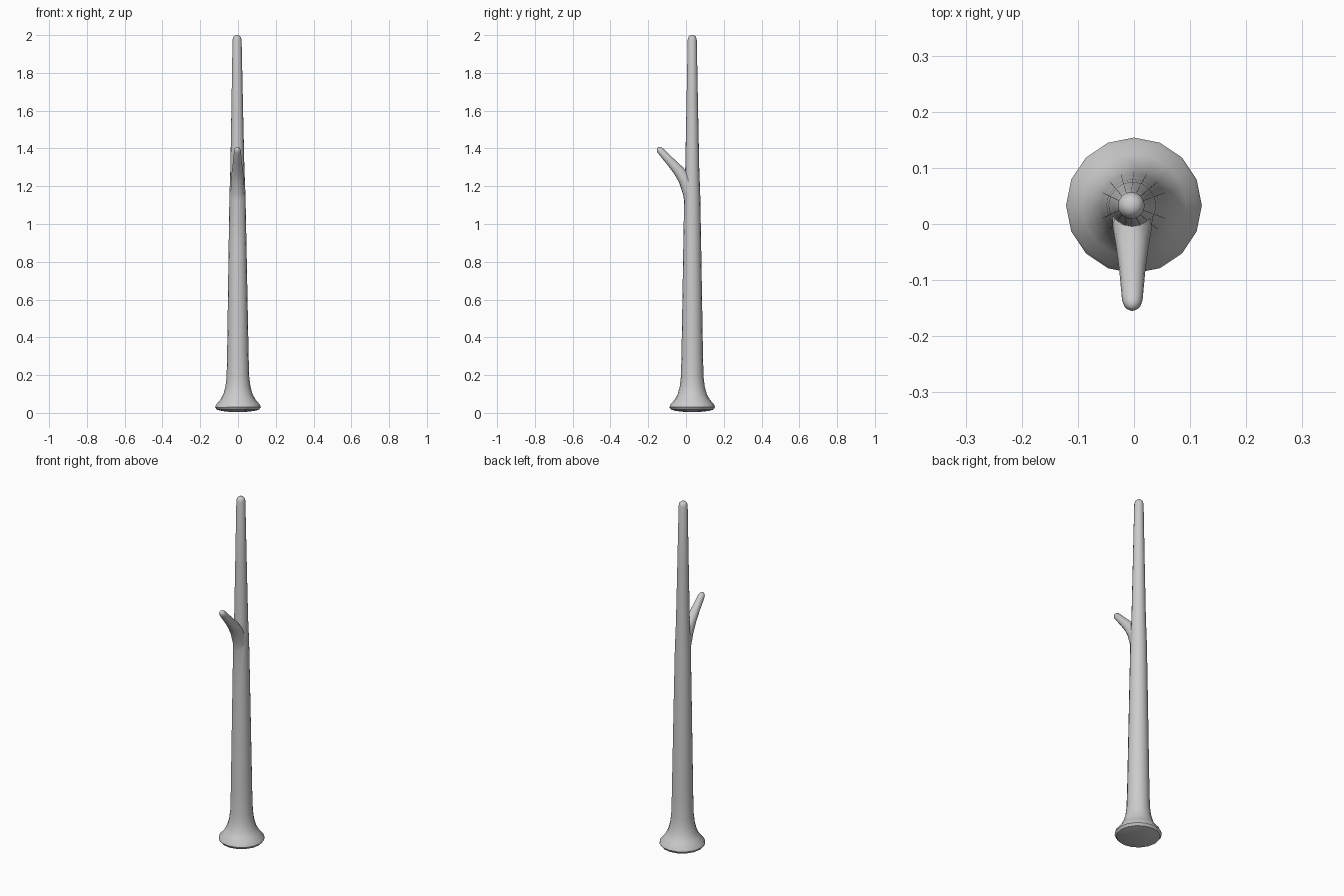
import bpy, bmesh, math
from mathutils import Vector

if "Cube" in bpy.data.objects:
    bpy.data.objects.remove(bpy.data.objects["Cube"])

SIDES = 16


def loft(name, rings):
    """Closed tube through (centre, radius) rings; rings stand square to the path."""
    bm = bmesh.new()
    pts = [Vector(c) for c, r in rings]
    loops = []
    for i, (c, r) in enumerate(rings):
        t = (pts[min(i + 1, len(pts) - 1)] - pts[max(i - 1, 0)]).normalized()
        side = Vector((1, 0, 0))
        up = t.cross(side).normalized()
        side = up.cross(t)
        loops.append([bm.verts.new(pts[i] + r * (math.cos(a) * side + math.sin(a) * up))
                      for a in (2 * math.pi * k / SIDES for k in range(SIDES))])
    for a, b in zip(loops, loops[1:]):
        for k in range(SIDES):
            n = (k + 1) % SIDES
            bm.faces.new((a[k], a[n], b[n], b[k]))
    bm.faces.new(loops[0][::-1])
    bm.faces.new(loops[-1])
    bmesh.ops.recalc_face_normals(bm, faces=bm.faces)
    me = bpy.data.meshes.new(name)
    bm.to_mesh(me)
    bm.free()
    ob = bpy.data.objects.new(name, me)
    bpy.context.collection.objects.link(ob)
    return ob


# Trunk: flared foot, long taper, rounded top
profile = [(0.004, 0.03), (0.01, 0.085), (0.017, 0.112), (0.03, 0.121), (0.045, 0.115),
           (0.07, 0.093), (0.1, 0.077), (0.14, 0.066), (0.19, 0.060), (0.3, 0.057),
           (0.6, 0.052), (0.9, 0.047), (1.15, 0.0425), (1.3, 0.037), (1.6, 0.031),
           (1.975, 0.024), (1.99, 0.020), (1.998, 0.012), (2.0, 0.004)]
trunk = loft("trunk", [((-0.0025 * z, 0.033, z), r) for z, r in profile])

# Side branch: grows out of the trunk and bends forward to a rounded tip
path = [(0.040, 1.06, 0.034), (0.030, 1.11, 0.037), (0.020, 1.165, 0.0365),
        (-0.005, 1.235, 0.035), (-0.040, 1.283, 0.029), (-0.085, 1.333, 0.023),
        (-0.134, 1.386, 0.0185), (-0.143, 1.396, 0.015), (-0.148, 1.402, 0.009),
        (-0.150, 1.404, 0.003)]
branch = loft("branch", [((-0.003, y, z), r) for y, z, r in path])

# Fuse the two into one skin
mod = trunk.modifiers.new("fuse", 'BOOLEAN')
mod.operation = 'UNION'
mod.solver = 'EXACT'
mod.object = branch
bpy.ops.object.select_all(action='DESELECT')
bpy.context.view_layer.objects.active = trunk
trunk.select_set(True)
bpy.ops.object.modifier_apply(modifier="fuse")
bpy.data.objects.remove(branch)
bpy.ops.object.shade_smooth_by_angle(angle=math.radians(40))
trunk.name = "trunk_with_branch"
